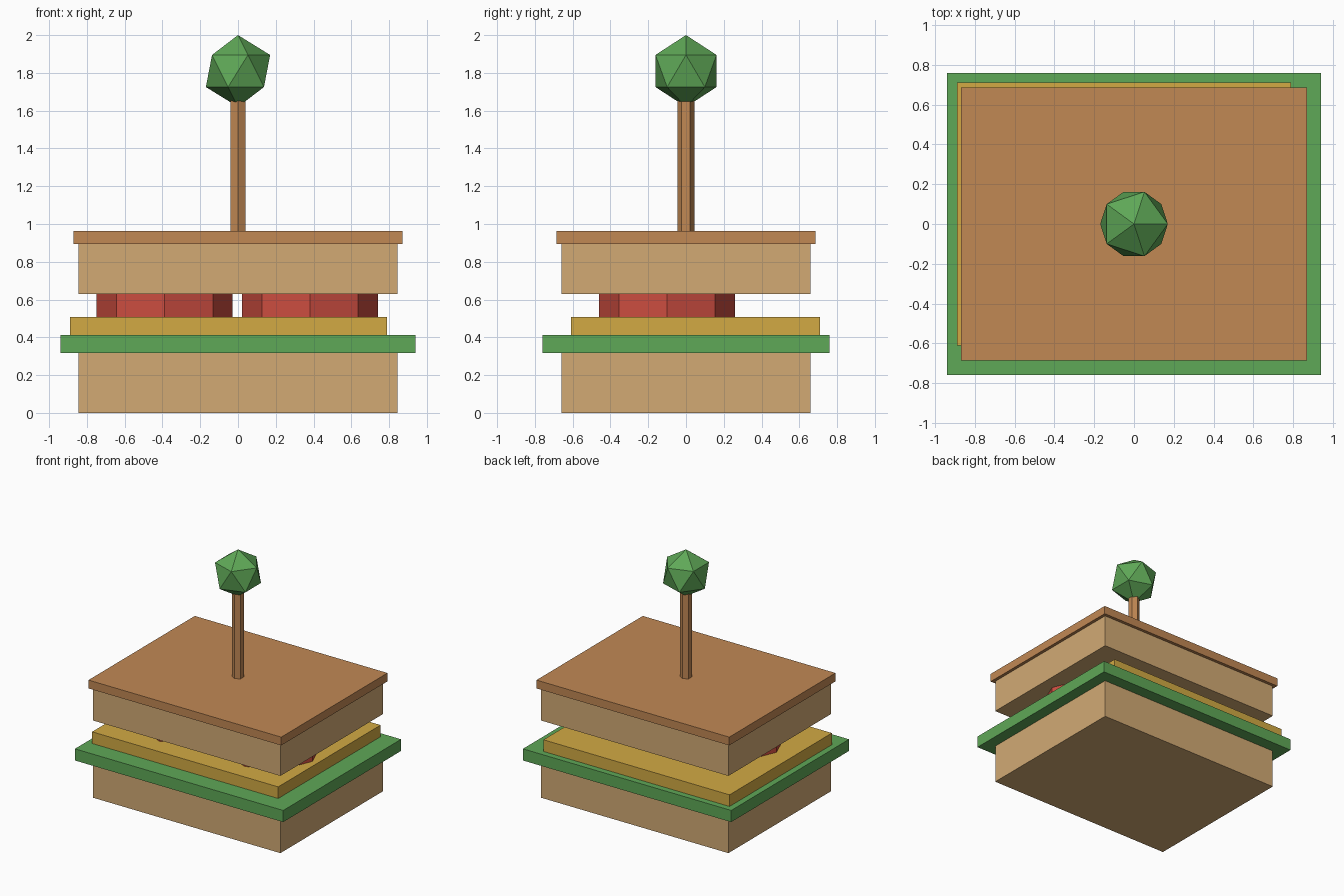
import bpy

cube = bpy.data.objects.get("Cube")
if cube:
    bpy.data.objects.remove(cube, do_unlink=True)


def material(name, r, g, b):
    """Flat material from 0-255 display values, converted to linear."""
    colour = [((c / 255 + 0.055) / 1.055) ** 2.4 for c in (r, g, b)] + [1]
    mat = bpy.data.materials.new(name)
    mat.use_nodes = True
    mat.diffuse_color = colour
    mat.node_tree.nodes["Principled BSDF"].inputs["Base Color"].default_value = colour
    return mat


bread = material("bread", 210, 170, 116)
crust = material("crust brown", 193, 136, 84)
green = material("leaf green", 95, 168, 87)
cheese = material("cheese yellow", 210, 170, 68)
red = material("tomato red", 204, 77, 64)


def finish(name, mat):
    obj = bpy.context.object
    obj.name = obj.data.name = name
    obj.data.materials.append(mat)
    return obj


def slab(name, mat, width, depth, bottom, top, x=0, y=0):
    bpy.ops.mesh.primitive_cube_add(size=1, location=(x, y, (bottom + top) / 2))
    obj = finish(name, mat)
    obj.scale = (width, depth, top - bottom)
    bpy.ops.object.transform_apply(location=False, rotation=False, scale=True)


def prism(name, mat, sides, radius, bottom, top, x=0, y=0):
    bpy.ops.mesh.primitive_cylinder_add(
        vertices=sides, radius=radius, depth=top - bottom,
        location=(x, y, (bottom + top) / 2))
    finish(name, mat)


# Stacked layers
slab("bottom_bread", bread, 1.69, 1.32, 0, 0.317)
slab("lettuce", green, 1.88, 1.52, 0.317, 0.412)
slab("cheese_slice", cheese, 1.68, 1.32, 0.412, 0.507, -0.05, 0.05)
slab("top_bread", bread, 1.69, 1.32, 0.63, 0.895)
slab("top_crust", crust, 1.74, 1.37, 0.895, 0.963)

# Tomato slices side by side
for side, x in (("right", -0.388), ("left", 0.382)):
    prism("tomato_slice_" + side, red, 8, 0.36, 0.507, 0.63, x, -0.1)

# Pick with an olive on top
prism("pick", crust, 6, 0.045, 0.9, 1.68)
bpy.ops.mesh.primitive_ico_sphere_add(subdivisions=1, radius=0.19, location=(0, 0, 1.81))
finish("olive", green)
